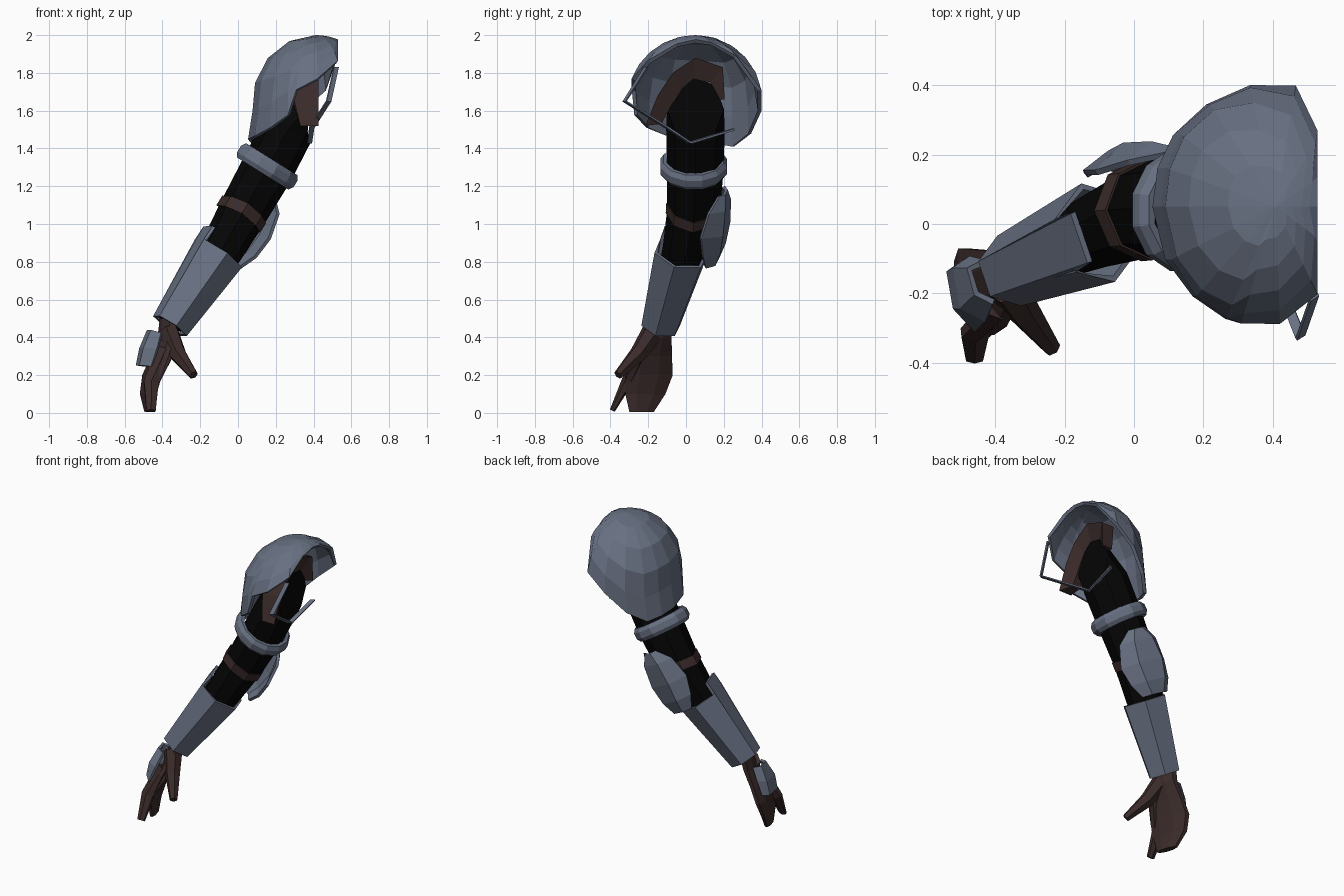
import bpy, bmesh, math
from mathutils import Vector as V

if "Cube" in bpy.data.objects:
    bpy.data.objects.remove(bpy.data.objects["Cube"])


def material(name, rgb):
    m = bpy.data.materials.new(name)
    m.diffuse_color = (*rgb, 1)
    m.use_nodes = True
    m.node_tree.nodes["Principled BSDF"].inputs["Base Color"].default_value = m.diffuse_color
    return m


STEEL = material("blue grey steel", (0.137, 0.162, 0.222))
LEATHER = material("dark brown leather", (0.042, 0.024, 0.023))
CLOTH = material("black cloth", (0.0015, 0.0015, 0.0015))


def loft(name, rows, mat, closed=True, caps=False, thick=0.0, wrap=False):
    """Skin rows of points; optionally close each row, cap ends, thicken inward."""
    bm = bmesh.new()
    vs = [[bm.verts.new(p) for p in row] for row in rows]
    n = len(vs[0])
    for i in range(len(vs) if wrap else len(vs) - 1):
        a, b = vs[i], vs[(i + 1) % len(vs)]
        for j in range(n if closed else n - 1):
            k = (j + 1) % n
            bm.faces.new((a[j], a[k], b[k], b[j]))
    if caps:
        bm.faces.new(vs[0])
        bm.faces.new(vs[-1])
    bmesh.ops.remove_doubles(bm, verts=bm.verts, dist=0.0005)
    bmesh.ops.recalc_face_normals(bm, faces=bm.faces)
    me = bpy.data.meshes.new(name)
    bm.to_mesh(me)
    bm.free()
    me.materials.append(mat)
    ob = bpy.data.objects.new(name, me)
    bpy.context.collection.objects.link(ob)
    if thick:
        s = ob.modifiers.new("thickness", "SOLIDIFY")
        s.thickness = thick
        s.offset = 0 if not closed else -1
    return ob


def point(c, t, r, deg, h=0.0):
    """Point around axis t: 0 = back, 90 = inner side, 180 = front, 270 = outer side."""
    t = V(t).normalized()
    e1 = (V((0, 1, 0)) - t * t.y).normalized()
    e2 = e1.cross(t)
    ry, rx = r if isinstance(r, tuple) else (r, r)
    a = math.radians(deg)
    return V(c) + e1 * ry * math.cos(a) + e2 * rx * math.sin(a) + t * h


def ring(c, t, r, n=8, phase=0.0, h=0.0, wave=0.0):
    angles = [phase + 360 * i / n for i in range(n)]
    return [point(c, t, r, a, h + wave * math.cos(2 * math.radians(a))) for a in angles]


def tube(name, path, radii, mat, n=8):
    """Capped limb along a path, sections square to the path."""
    p = [V(q) for q in path]
    rows = [ring(p[i], p[max(i - 1, 0)] - p[min(i + 1, len(p) - 1)], radii[i], n)
            for i in range(len(p))]
    return loft(name, rows, mat, caps=True)


# Sleeved arm from shoulder socket to wrist
arm = [((0.375, 0.05, 1.61), (1, 0, -0.05), (0.15, 0.17)),
       ((0.27, 0.05, 1.51), (0.6, 0, 0.8), (0.155, 0.14)),
       ((0.16, 0.05, 1.30), (0.53, 0, 0.85), (0.15, 0.14)),
       ((0.03, 0.04, 1.07), (0.53, 0.05, 0.85), (0.14, 0.13)),
       ((-0.09, -0.01, 0.86), (0.54, 0.2, 0.82), (0.115, 0.115)),
       ((-0.36, -0.13, 0.47), (0.54, 0.2, 0.82), (0.07, 0.07))]
loft("sleeved_arm", [ring(*s) for s in arm], CLOTH, caps=True)

# Leather chevron band at the elbow
c, t = (0.025, 0.04, 1.065), (0.53, 0.05, 0.85)
loft("elbow_band", [ring(c, t, (0.147, 0.137), h=h, wave=0.015) for h in (-0.03, 0.03)],
     LEATHER, thick=0.01)

# Steel upper arm ring with chamfered outer edge
c, t = (0.155, 0.04, 1.305), (0.53, 0, 0.85)
profile = [(0.145, -0.045), (0.165, -0.045), (0.182, -0.02), (0.182, 0.02), (0.165, 0.045), (0.145, 0.045)]
loft("upper_arm_ring", [ring(c, t, r, 12, 15, h) for r, h in profile], STEEL, wrap=True)

# Six-sided forearm guard with one raised outer panel
t = (0.54, 0.2, 0.82)
low = ring((-0.36, -0.135, 0.46), t, 0.107, 6, 45)
high = []
for a in range(45, 405, 60):
    h = 0.06 if a == 225 else -0.025
    high += [point((-0.09, -0.02, 0.865), t, 0.15, a + d, h) for d in (0, 60)]
low = [low[(i + d) % 6] for i in range(6) for d in (0, 1)]
loft("forearm_guard", [low, high], STEEL, thick=0.018)

# Elbow guard: faceted plate curving round the back of the joint
c, t = (0.02, 0.045, 1.01), (0.47, 0.12, 0.86)
plate = [(0.215, 0.15, 26), (0.14, 0.18, 56), (0.0, 0.197, 66), (-0.12, 0.185, 56), (-0.205, 0.155, 40)]
loft("elbow_guard", [[point(c, t, r * (1 - 0.12 * abs(s)), 13 + s * w, h) for s in (-1, -0.4, 0.4, 1)]
                     for h, r, w in plate], STEEL, closed=False, thick=0.018)

# Shoulder dome: meridians swept down to a varying lower edge (azimuth, sweep)
edge = [(0, 21), (32, 27), (56, 47), (80, 80), (103, 98), (125, 118), (145, 129), (162, 126),
        (180, 123), (205, 120), (226, 113), (244, 102), (252, 80), (272, 70), (297, 52), (325, 30)]


def dome(az, sweep):
    a, s = math.radians(az), math.radians(sweep)
    r = math.sin(min(s, math.pi / 2))
    z = 1.65 + 0.35 * math.cos(s) if sweep < 90 else 1.65 - 0.35 * (s - math.pi / 2)
    rx = 0.333 + 0.06 * max(0, s - 1.75)      # slight flare at the lower lip
    return V((min(0.41 + rx * r * math.cos(a), 0.53), 0.05 + 0.36 * r * math.sin(a), z))


loft("shoulder_dome", [[dome(az, s * k / 5) for az, s in edge] for k in range(6)], STEEL, thick=0.022)

# Leather collar arching over the shoulder socket, bevelled towards the inside
arch = [(-0.215, 1.52, 0.33), (-0.15, 1.68, 0.29), (-0.07, 1.80, 0.30), (0.05, 1.88, 0.33),
        (0.195, 1.83, 0.33), (0.205, 1.66, 0.35)]
inner = [(-0.13, 1.53), (-0.07, 1.64), (-0.02, 1.72), (0.04, 1.77), (0.13, 1.75), (0.18, 1.66)]
rows = [[(x, y, z), (0.425, y, z), (0.385, iy, iz), (x, iy, iz)]
        for (y, z, x), (iy, iz) in zip(arch, inner)]
loft("shoulder_collar", rows, LEATHER, caps=True)

# Thin strap hanging under the shoulder
strap = [(0.52, -0.21, 1.83), (0.48, -0.325, 1.65), (0.39, -0.10, 1.51), (0.38, 0.02, 1.43), (0.39, 0.25, 1.50)]
loft("shoulder_strap", [[(x - 0.012, y - 0.008, z), (x + 0.012, y + 0.008, z)] for x, y, z in strap],
     STEEL, closed=False, thick=0.01)

# Gloved hand: flat palm with joined fingers, turned slightly about its length
palm = [(-0.36, -0.135, 0.50, 0.05, 0.07), (-0.375, -0.155, 0.40, 0.045, 0.085),
        (-0.415, -0.185, 0.30, 0.038, 0.12), (-0.455, -0.195, 0.20, 0.038, 0.135),
        (-0.475, -0.215, 0.10, 0.034, 0.115), (-0.467, -0.235, 0.005, 0.022, 0.07)]
loft("palm", [[(x + rx * math.cos(a) - 0.3 * ry * math.sin(a), y + ry * math.sin(a), z)
               for a in [math.radians(22.5 + 45 * i) for i in range(8)]]
              for x, y, z, rx, ry in palm], LEATHER, caps=True)
tube("thumb", [(-0.37, -0.175, 0.43), (-0.32, -0.25, 0.315), (-0.235, -0.36, 0.20)],
     [0.06, 0.048, 0.025], LEATHER, 6)
tube("index_finger", [(-0.385, -0.24, 0.33), (-0.46, -0.315, 0.16), (-0.46, -0.39, 0.012)],
     [(0.038, 0.058), (0.03, 0.046), (0.014, 0.028)], LEATHER, 6)

# Curved plate on the back of the hand
top = [(-0.43, -0.11, 0.42), (-0.475, -0.13, 0.435), (-0.455, -0.20, 0.435), (-0.405, -0.225, 0.42)]
mid = [(-0.47, -0.10, 0.34), (-0.515, -0.13, 0.34), (-0.495, -0.24, 0.34), (-0.425, -0.275, 0.34)]
end = [(-0.495, -0.115, 0.245), (-0.533, -0.14, 0.25), (-0.515, -0.24, 0.25), (-0.455, -0.305, 0.245)]
loft("hand_guard", [top, mid, end], STEEL, closed=False, thick=0.018)
